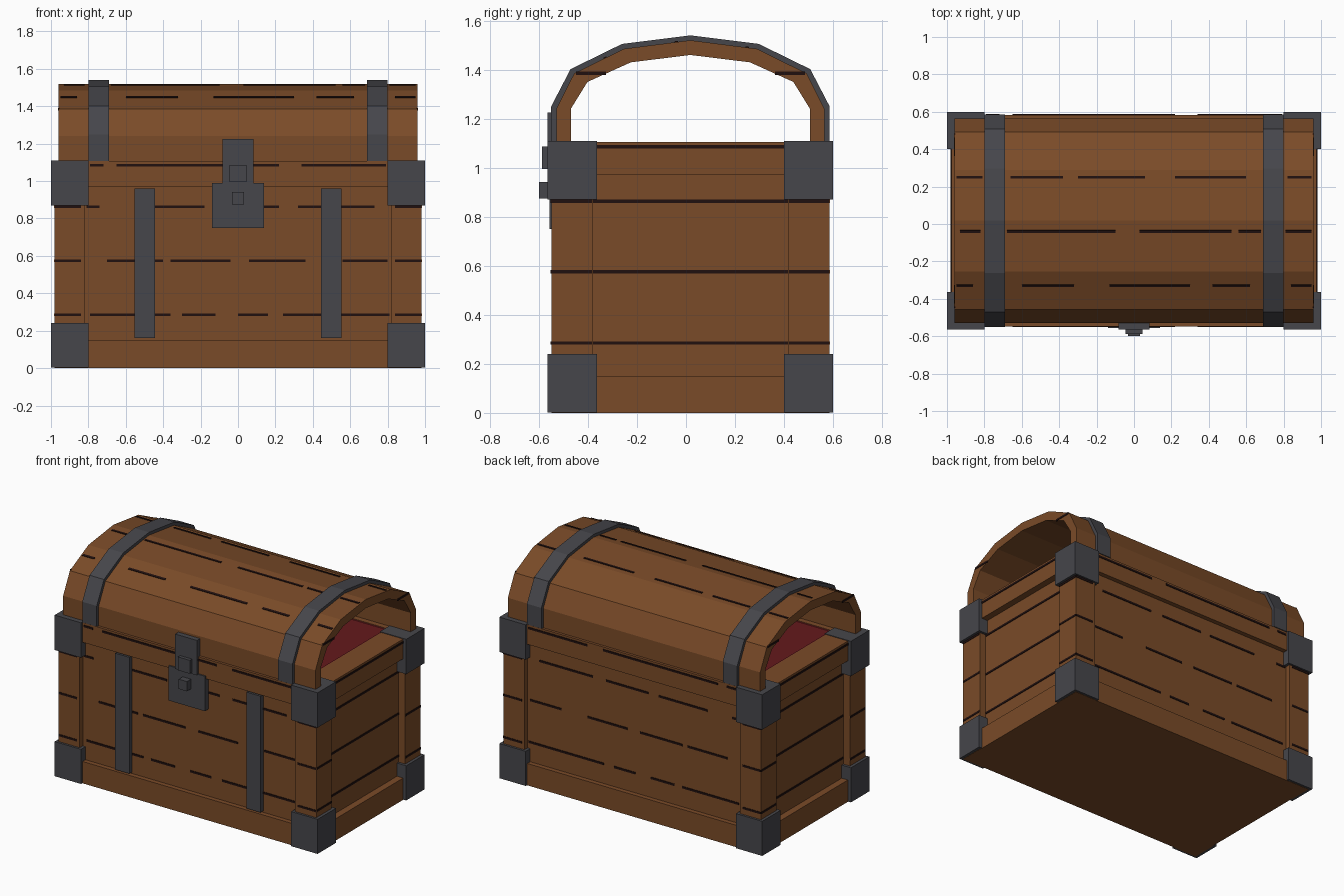
import bpy, bmesh, math

if "Cube" in bpy.data.objects:
    bpy.data.objects.remove(bpy.data.objects["Cube"])

def material(name, rgb):
    m = bpy.data.materials.new(name)
    m.diffuse_color = (*rgb, 1)
    m.use_nodes = True
    m.node_tree.nodes["Principled BSDF"].inputs["Base Color"].default_value = m.diffuse_color
    return m

WOOD = material("brown wood", (0.195, 0.070, 0.021))
IRON = material("dark iron", (0.061, 0.061, 0.070))
SEAM = material("plank gap", (0.014, 0.005, 0.0045))
RED = material("red lining", (0.21, 0.016, 0.019))

def finish(name, bm, mat):
    bmesh.ops.recalc_face_normals(bm, faces=bm.faces)
    me = bpy.data.meshes.new(name)
    bm.to_mesh(me)
    bm.free()
    me.materials.append(mat)
    ob = bpy.data.objects.new(name, me)
    bpy.context.collection.objects.link(ob)
    return ob

def box(name, x, y, z, mat):
    """Box from three (low, high) ranges."""
    bm = bmesh.new()
    bmesh.ops.create_cube(bm, size=1)
    for v in bm.verts:
        v.co = [(r[0] + r[1]) / 2 + c * (r[1] - r[0]) for r, c in zip((x, y, z), v.co)]
    return finish(name, bm, mat)

def span(s, a, b):
    """Range a..b mirrored to the side s."""
    return tuple(sorted((s * a, s * b)))

CY = 0.018                      # middle of the body in y
def yspan(s, a, b):
    return tuple(sorted((CY + s * a, CY + s * b)))

TOP = 1.106

# Body: floor, recessed walls, rails and corner posts
box("floor", (-0.93, 0.93), (-0.515, 0.55), (0, 0.1), WOOD)
for s, side in ((-1, "left"), (1, "right")):
    box(side + "_wall", span(s, 0.81, 0.93), yspan(1, -0.533, 0.533), (0.05, TOP - 0.002), WOOD)
    for z, level in (((0, 0.15), "bottom"), ((0.97, TOP), "top")):
        box(f"{side}_{level}_rail", span(s, 0.81, 0.977), yspan(1, -0.565, 0.565), z, WOOD)
for s, side in ((-1, "front"), (1, "back")):
    box(side + "_wall", (-0.93, 0.93), yspan(s, 0.45, 0.533), (0.05, TOP - 0.002), WOOD)
    for z, level in (((0, 0.15), "bottom"), ((0.97, TOP), "top")):
        box(f"{side}_{level}_rail", (-0.977, 0.977), yspan(s, 0.45, 0.565), z, WOOD)
    # Corner posts and iron corner caps
    for t, end in ((-1, "left"), (1, "right")):
        box(f"{side}_{end}_post", span(t, 0.82, 0.98), yspan(s, 0.40, 0.567), (0, TOP), WOOD)
        for z, level in (((0.002, 0.24), "bottom"), ((0.87, 1.11), "top")):
            box(f"{side}_{end}_{level}_corner", span(t, 0.80, 1.0), yspan(s, 0.382, 0.582), z, IRON)

# Red lining inside the body
box("lining_floor", (-0.81, 0.81), yspan(1, -0.45, 0.45), (0.1, 0.12), RED)
for s, a, b in ((-1, "left", "front"), (1, "right", "back")):
    box(f"lining_{a}", span(s, 0.80, 0.811), yspan(1, -0.451, 0.451), (0.1, TOP - 0.003), RED)
    box(f"lining_{b}", (-0.811, 0.811), yspan(s, 0.44, 0.451), (0.1, TOP - 0.003), RED)

# Dark gaps between the body planks
GAPS = {
    0.285: [(-0.79, -0.36), (-0.30, -0.12), (0.0, 0.16), (0.24, 0.81)],
    0.575: [(-0.70, -0.40), (-0.36, -0.04), (0.06, 0.36), (0.56, 0.80)],
    0.863: [(-0.81, -0.74), (-0.55, -0.18), (-0.10, 0.22), (0.32, 0.73)],
    1.085: [(-0.79, -0.72), (-0.65, 0.22), (0.34, 0.79)],
}
for z, dashes in GAPS.items():
    zr = (z - 0.007, z + 0.007)
    upper = z > 0.97
    for s, side in ((-1, "front"), (1, "back")):
        face = 0.565 if upper else 0.533
        for d in dashes:
            box(side + "_plank_gap", d, yspan(s, face - 0.005, face + 0.004), zr, SEAM)
        if not upper:
            for t in (-1, 1):
                box(side + "_post_gap", span(t, 0.84, 0.979), yspan(s, 0.56, 0.570), zr, SEAM)
    for s, side in ((-1, "left"), (1, "right")):
        face = 0.977 if upper else 0.93
        box(side + "_plank_gap", span(s, face - 0.005, face + 0.004), yspan(1, -0.398, 0.398), zr, SEAM)
        if not upper:
            for t in (-1, 1):
                box(side + "_post_gap", span(s, 0.97, 0.983), yspan(t, 0.402, 0.566), zr, SEAM)

# Arched lid, open at both ends, with iron bands
def profile(half):
    """Mirror a half profile of (distance from middle, height)."""
    return [(CY - d, z) for d, z in half] + [(CY + d, z) for d, z in half[-2::-1]]

INNER = profile([(0.488, 1.106), (0.488, 1.24), (0.42, 1.35), (0.243, 1.43), (0, 1.46)])
OUTER = profile([(0.547, 1.106), (0.547, 1.24), (0.474, 1.385), (0.272, 1.485), (0, 1.52)])
BAND = profile([(0.568, 1.108), (0.568, 1.25), (0.489, 1.402), (0.279, 1.505), (0, 1.54)])

def arch(name, outer, inner, x, mat):
    bm = bmesh.new()
    rings = [[bm.verts.new((px, y, z)) for px, (y, z) in
              ((x[0], o), (x[1], o), (x[1], i), (x[0], i))] for o, i in zip(outer, inner)]
    for a, b in zip(rings, rings[1:]):
        for k in range(4):
            n = (k + 1) % 4
            bm.faces.new((a[k], a[n], b[n], b[k]))
    bm.faces.new(rings[0])
    bm.faces.new(rings[-1])
    return finish(name, bm, mat)

arch("lid", OUTER, INNER, (-0.96, 0.96), WOOD)
for s, side in ((-1, "left"), (1, "right")):
    arch(side + "_lid_band", BAND, OUTER, span(s, 0.69, 0.80), IRON)

# Dark gaps on the lid, laid on the facet under each one
LID_GAPS = {
    -0.33: [(-0.95, -0.86), (-0.60, -0.32), (-0.13, 0.30), (0.42, 0.62), (0.84, 0.95)],
    -0.04: [(-0.93, -0.82), (-0.68, -0.10), (0.03, 0.52), (0.56, 0.68), (0.81, 0.95)],
    0.25: [(-0.95, -0.81), (-0.66, -0.38), (-0.30, 0.06), (0.22, 0.60), (0.82, 0.95)],
}
for y, dashes in LID_GAPS.items():
    (y0, z0), (y1, z1) = next((a, b) for a, b in zip(OUTER, OUTER[1:]) if a[0] <= y < b[0])
    z = z0 + (z1 - z0) * (y - y0) / (y1 - y0)
    for d in dashes:
        ob = box("lid_gap", d, (-0.007, 0.007), (-0.004, 0.004), SEAM)
        ob.location = (0, y, z)
        ob.rotation_euler.x = math.atan2(z1 - z0, y1 - y0)
# Gap marks on the lid's cut ends
for s in (-1, 1):
    for t in (-1, 1):
        box("lid_end_gap", span(s, 0.955, 0.963), yspan(t, 0.345, 0.467), (1.378, 1.392), SEAM)

# Front straps and latch
for s, side in ((-1, "left"), (1, "right")):
    box(side + "_front_strap", span(s, 0.445, 0.553), (-0.545, -0.51), (0.16, 0.96), IRON)
box("latch_plate", (-0.138, 0.138), (-0.556, -0.51), (0.75, 0.99), IRON)
box("latch_hasp", (-0.083, 0.083), (-0.564, -0.52), (0.985, 1.225), IRON)
box("latch_upper_knob", (-0.045, 0.045), (-0.588, -0.55), (0.995, 1.087), IRON)
box("latch_lower_knob", (-0.031, 0.031), (-0.60, -0.55), (0.875, 0.942), IRON)
